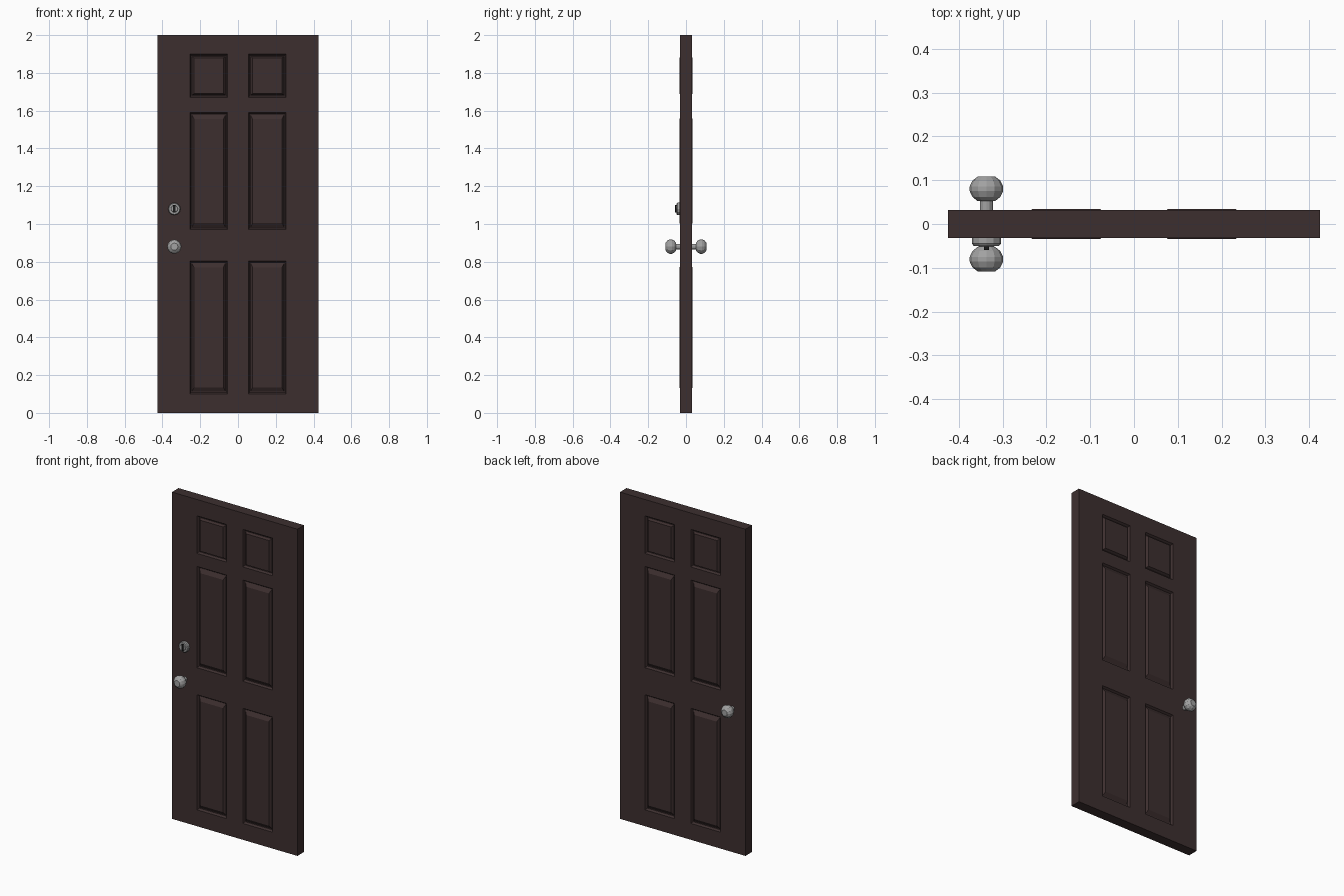
import bpy, bmesh, math
from mathutils import Matrix

if "Cube" in bpy.data.objects:
    bpy.data.objects.remove(bpy.data.objects["Cube"], do_unlink=True)


def material(name, rgb):
    m = bpy.data.materials.new(name)
    m.use_nodes = True
    m.diffuse_color = (*rgb, 1)
    bsdf = next(n for n in m.node_tree.nodes if n.type == 'BSDF_PRINCIPLED')
    bsdf.inputs["Base Color"].default_value = (*rgb, 1)
    return m


WOOD = material("dark brown wood", (0.046, 0.028, 0.028))
METAL = material("grey metal", (0.36, 0.36, 0.36))
BLACK = material("black keyhole", (0.01, 0.01, 0.01))


def finish(name, bm, mat):
    bmesh.ops.remove_doubles(bm, verts=bm.verts, dist=1e-5)
    bmesh.ops.recalc_face_normals(bm, faces=bm.faces)
    me = bpy.data.meshes.new(name)
    bm.to_mesh(me)
    bm.free()
    me.materials.append(mat)
    ob = bpy.data.objects.new(name, me)
    bpy.context.collection.objects.link(ob)
    return ob


# Door slab: a grid of cells on each face, with moulded panels in six of them
HALF = 0.032
XS = [-0.425, -0.255, -0.055, 0.055, 0.255, 0.425]
ZS = [0, 0.10, 0.805, 0.97, 1.59, 1.67, 1.90, 2]


def ring(bm, x0, x1, z0, z1, y):
    return [bm.verts.new(p) for p in ((x0, y, z0), (x1, y, z0), (x1, y, z1), (x0, y, z1))]


def panel(bm, x0, x1, z0, z1, side):
    rise = 0.034 if z1 - z0 > 0.3 else 0.02
    # (side inset, top and bottom inset, height): rim, groove, raised field
    steps = ((0, 0, HALF), (0.007, 0.008, HALF - 0.012),
             (0.011, 0.012, HALF - 0.012), (0.022, rise, HALF + 0.002))
    rings = [ring(bm, x0 + a, x1 - a, z0 + b, z1 - b, side * y) for a, b, y in steps]
    for r, s in zip(rings, rings[1:]):
        for i in range(4):
            j = (i + 1) % 4
            bm.faces.new((r[i], r[j], s[j], s[i]))
    bm.faces.new(rings[-1])


bm = bmesh.new()
for side in (-1, 1):
    for i, (x0, x1) in enumerate(zip(XS, XS[1:])):
        for k, (z0, z1) in enumerate(zip(ZS, ZS[1:])):
            if i % 2 and k % 2:
                panel(bm, x0, x1, z0, z1, side)
            else:
                bm.faces.new(ring(bm, x0, x1, z0, z1, side * HALF))
bmesh.ops.remove_doubles(bm, verts=bm.verts, dist=1e-5)
bmesh.ops.bridge_loops(bm, edges=[e for e in bm.edges if e.is_boundary])
finish("door_slab", bm, WOOD)


# Turned hardware: (radius, distance from the door centre) profiles
def lathe(name, profile, z, side, mat, sides=12):
    bm = bmesh.new()
    rows = [[bm.verts.new((r * math.cos(t), side * d, r * math.sin(t)))
             for t in (2 * math.pi * n / sides for n in range(sides))]
            for r, d in profile]
    for a, b in zip(rows, rows[1:]):
        for n in range(sides):
            m = (n + 1) % sides
            bm.faces.new((a[n], a[m], b[m], b[n]))
    bm.faces.new(rows[0])
    bm.faces.new(rows[-1])
    bmesh.ops.translate(bm, verts=bm.verts, vec=(-0.337, 0, z))
    return finish(name, bm, mat)


KNOB = [(0.015, 0.03), (0.015, 0.053), (0.021, 0.053), (0.032, 0.062), (0.038, 0.075),
        (0.038, 0.086), (0.032, 0.099), (0.019, 0.109)]
for name, side in (("front_knob", -1), ("back_knob", 1)):
    lathe(name, KNOB, 0.88, side, METAL)

# Deadbolt collar with a raised lock cylinder
lathe("deadbolt", [(0.033, 0.03), (0.033, 0.045), (0.029, 0.05), (0.019, 0.05),
                   (0.017, 0.053)], 1.08, -1, METAL)

# Key slot plate
bm = bmesh.new()
bmesh.ops.create_cube(bm, size=1, matrix=Matrix.Translation((-0.337, -0.055, 1.08))
                      @ Matrix.Diagonal((0.012, 0.008, 0.04, 1)))
finish("key_slot", bm, BLACK)
